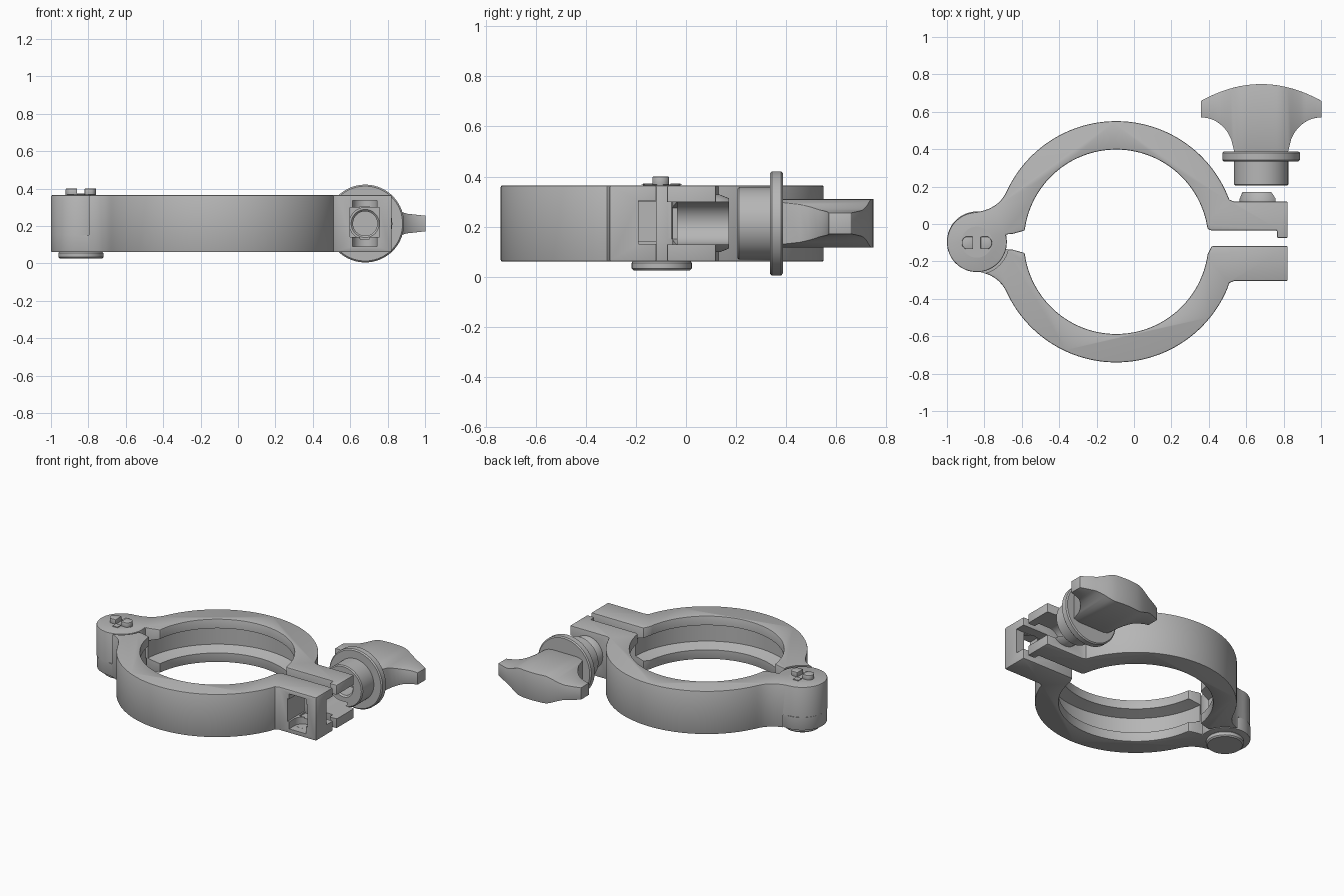
import bpy, bmesh
from math import sin, cos, pi, radians, sqrt
from mathutils import Matrix, Vector

if "Cube" in bpy.data.objects:
    bpy.data.objects.remove(bpy.data.objects["Cube"])

steel = bpy.data.materials.new("grey metal")
steel.use_nodes = True
GREY = (0.47, 0.47, 0.47, 1)
steel.diffuse_color = GREY
steel.node_tree.nodes["Principled BSDF"].inputs["Base Color"].default_value = GREY

LOW, HIGH, MID = 0.06, 0.365, 0.213
RING = Vector((-0.095, -0.095))
EYE = Vector((-0.84, -0.097))
BOLT_X = 0.68


def finish(name, bm, bevel=0.0):
    bmesh.ops.recalc_face_normals(bm, faces=bm.faces)
    me = bpy.data.meshes.new(name)
    bm.to_mesh(me)
    bm.free()
    ob = bpy.data.objects.new(name, me)
    bpy.context.collection.objects.link(ob)
    me.materials.append(steel)
    if bevel:
        mod = ob.modifiers.new("bevel", 'BEVEL')
        mod.width, mod.segments = bevel, 2
        mod.limit_method, mod.angle_limit = 'ANGLE', radians(50)
        apply(ob, mod)
    return ob


def apply(ob, mod):
    bpy.context.view_layer.objects.active = ob
    bpy.ops.object.modifier_apply(modifier=mod.name)


def smooth(ob):
    bpy.ops.object.select_all(action='DESELECT')
    ob.select_set(True)
    bpy.context.view_layer.objects.active = ob
    bpy.ops.object.shade_smooth_by_angle(angle=radians(30))


def cut(ob, *cutters):
    for c in cutters:
        mod = ob.modifiers.new("cut", 'BOOLEAN')
        mod.operation, mod.solver, mod.object = 'DIFFERENCE', 'EXACT', c
        apply(ob, mod)
        bpy.data.objects.remove(c)


def prism(name, pts, z0, z1, bevel=0.0):
    bm = bmesh.new()
    face = bm.faces.new([bm.verts.new((p[0], p[1], z0)) for p in pts])
    ext = bmesh.ops.extrude_face_region(bm, geom=[face])
    bmesh.ops.translate(bm, vec=(0, 0, z1 - z0),
                        verts=[v for v in ext["geom"] if isinstance(v, bmesh.types.BMVert)])
    return finish(name, bm, bevel)


def box(name, x0, x1, y0, y1, z0, z1, bevel=0.0):
    return prism(name, [(x0, y0), (x1, y0), (x1, y1), (x0, y1)], z0, z1, bevel)


def lathe(name, profile, origin, axis='Z', steps=64, closed=False):
    """Spin (radius, height) points about Z, or about +Y."""
    bm = bmesh.new()
    rings = [[bm.verts.new((r * cos(2 * pi * i / steps), r * sin(2 * pi * i / steps), h))
              for i in range(steps)] for r, h in profile]
    pairs = list(zip(rings, rings[1:]))
    if closed:
        pairs.append((rings[-1], rings[0]))
    else:
        bm.faces.new(rings[0])
        bm.faces.new(rings[-1])
    for a, b in pairs:
        for i in range(steps):
            j = (i + 1) % steps
            bm.faces.new((a[i], a[j], b[j], b[i]))
    if axis == 'Y':
        bm.transform(Matrix.Rotation(-pi / 2, 4, 'X'))
    bmesh.ops.translate(bm, vec=origin, verts=bm.verts)
    return finish(name, bm)


def arc(c, r, a0, a1, n):
    angles = [radians(a0 + (a1 - a0) * i / n) for i in range(n + 1)]
    return [Vector((c[0] + r * cos(a), c[1] + r * sin(a))) for a in angles]


def bezier(a, b, c, n=8):
    a, b, c = Vector(a), Vector(b), Vector(c)
    return [a * (1 - t) ** 2 + b * 2 * t * (1 - t) + c * t * t
            for t in (i / n for i in range(1, n))]


def clamp_half(name, side, lug):
    """Half ring with hinge eye on its right and a lug on its left."""
    outer = arc(RING, 0.645, 23, 155, 56)
    eye = arc(EYE, 0.16, 95, 375, 44)
    inner = arc(RING, 0.493, 173, 8, 64)
    pts = outer + bezier(outer[-1], (-0.725, 0.075), eye[0]) + eye
    pts += [Vector((-0.65, -0.053)), Vector((-0.61, -0.042))] + inner
    pts = [Vector((p.x, RING.y + side * (p.y - RING.y))) for p in pts]
    ob = prism(name, pts + [Vector(p) for p in lug], LOW, HIGH, 0.007)
    # tapered channel around the inside
    groove = lathe("groove_cutter", [(0.4, -0.1), (0.49, -0.088), (0.572, -0.062),
                                     (0.572, 0.062), (0.49, 0.088), (0.4, 0.1)],
                   (RING.x, RING.y, MID), steps=128, closed=True)
    cut(ob, groove)
    return ob


def eye_cutter(z0, z1):
    return lathe("eye_cutter", [(0.172, z0), (0.172, z1)], (EYE.x, EYE.y, 0))


def open_slot():
    pts = arc((BOLT_X, 0), 0.085, 90, 270, 20) + [Vector((0.9, -0.085)), Vector((0.9, 0.085))]
    ob = prism("slot_cutter", pts, -0.1, 0.25)
    ob.data.transform(Matrix.Translation((0, 0, MID)) @ Matrix.Rotation(-pi / 2, 4, 'X'))
    return ob


# Rear half: upper hinge eye, hooked lug with an open bolt slot
rear = clamp_half("rear_clamp_half", 1,
                  [(0.415, -0.035), (0.765, -0.035), (0.765, -0.075), (0.822, -0.075),
                   (0.822, 0.12), (0.535, 0.12), (0.51, 0.13)])
cut(rear, eye_cutter(0, 0.15), open_slot())
smooth(rear)

# Raised seat for the nut, split by the slot
seat = lathe("nut_seat", [(0.115, 0.11), (0.115, 0.135), (0.1, 0.172)], (BOLT_X, 0, MID), 'Y')
cut(seat, open_slot())
smooth(seat)

# Front half: lower hinge eye, lug with a pocket for the bolt
front = clamp_half("front_clamp_half", -1,
                   [(0.415, -0.118), (0.822, -0.118), (0.822, -0.305),
                    (0.535, -0.305), (0.51, -0.315)])
cut(front, eye_cutter(0.153, 0.5),
    box("window_cutter", 0.6, 0.757, -0.4, 0, 0.14, 0.30),
    box("end_slot_cutter", 0.61, 0.9, -0.19, 0, 0.13, 0.305),
    box("pocket_cutter", 0.613, 0.743, -0.4, -0.25, 0.09, 0.336),
    lathe("pivot_cutter", [(0.065, 0.0905), (0.065, 0.3355)], (BOLT_X - 0.002, -0.25, 0)))
smooth(front)

# Hinge pin with a wide foot and a slotted top
smooth(lathe("hinge_pin", [(0.112, 0.025), (0.12, 0.033), (0.12, 0.055), (0.113, 0.065),
                           (0.075, 0.07), (0.075, 0.366), (0.083, 0.368)], (EYE.x, EYE.y, 0)))
for tag, s in (("left", 1), ("right", -1)):
    pts = [Vector((0.02, -0.033))] + arc((0.045, 0), 0.036, -66, 66, 10) + [Vector((0.02, 0.033))]
    smooth(prism("pin_tab_" + tag, [(EYE.x + s * p.x, EYE.y - 0.004 + p.y) for p in pts],
                 0.36, 0.4, 0.004))
for tag, s in (("rear", 1), ("front", -1)):
    y = EYE.y + s * 0.055
    box("pin_key_" + tag, EYE.x - 0.02, EYE.x + 0.02, y - 0.02, y + 0.02, 0.36, 0.373)

# Wing nut: hollow sleeve and flange
smooth(lathe("nut_collar", [(0.065, 0.33), (0.065, 0.215), (0.075, 0.205), (0.138, 0.205),
                            (0.145, 0.212), (0.145, 0.335), (0.2, 0.335), (0.208, 0.343),
                            (0.208, 0.38), (0.2, 0.387), (0.13, 0.387)],
             (BOLT_X, 0, MID), 'Y', 72))


# Wing nut grip: sections lofted across x, thinning toward both tips
def grip_half_depth(d):
    if d < 0.09:
        return 0.097
    t = min((d - 0.09) / 0.14, 1)
    return 0.097 - 0.042 * t * t * (3 - 2 * t) - 0.013 * max(0, d - 0.2) / 0.12


bm = bmesh.new()
sections = []
N = 48
for i in range(N + 1):
    x = -0.322 * cos(pi * i / N)
    d = abs(x)
    top = 0.748 - 0.09 * (d / 0.322) ** 2
    low = 0.38
    if d > 0.147:
        low = 0.38 + 0.19 * sqrt(max(0, 1 - ((0.322 - d) / 0.175) ** 2))
    h = grip_half_depth(d)
    sections.append([bm.verts.new((BOLT_X + x, y, MID + z))
                     for y, z in ((low, -h), (top, -h), (top, h), (low, h))])
for a, b in zip(sections, sections[1:]):
    for k in range(4):
        m = (k + 1) % 4
        bm.faces.new((a[k], a[m], b[m], b[k]))
bm.faces.new(sections[0])
bm.faces.new(sections[-1])
smooth(finish("wing_grip", bm, 0.005))
